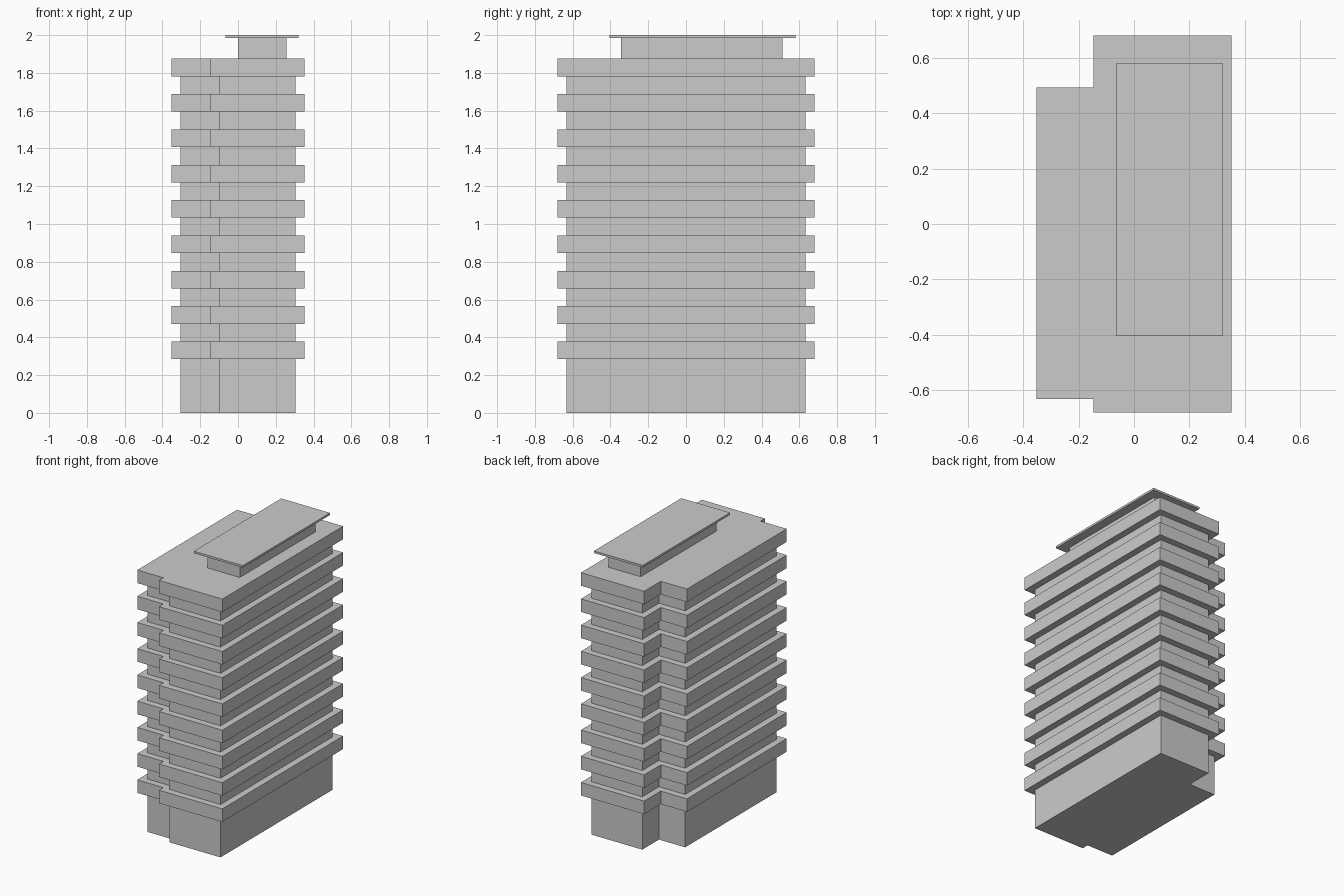
import bpy, bmesh

if "Cube" in bpy.data.objects:
    bpy.data.objects.remove(bpy.data.objects["Cube"])


def prism(name, outline, z0, z1):
    """Extrude a flat outline from z0 up to z1."""
    bm = bmesh.new()
    face = bm.faces.new([bm.verts.new((x, y, z0)) for x, y in outline])
    top = bmesh.ops.extrude_face_region(bm, geom=[face])["geom"]
    bmesh.ops.translate(bm, vec=(0, 0, z1 - z0),
                        verts=[v for v in top if isinstance(v, bmesh.types.BMVert)])
    bmesh.ops.recalc_face_normals(bm, faces=bm.faces)
    mesh = bpy.data.meshes.new(name)
    bm.to_mesh(mesh)
    bm.free()
    obj = bpy.data.objects.new(name, mesh)
    bpy.context.collection.objects.link(obj)
    return obj


def rect(x0, x1, y0, y1):
    return [(x0, y0), (x1, y0), (x1, y1), (x0, y1)]


def footprint(inset):
    """Main block with a shorter wing on the left, shrunk by inset."""
    left, step, right = -0.353 + inset, -0.146 + inset, 0.353 - inset
    front, back = -0.681 + inset, 0.681 - inset
    wing_front, wing_back = -0.632 + inset, 0.493 - inset
    return [(left, wing_front), (step, wing_front), (step, front), (right, front),
            (right, back), (step, back), (step, wing_back), (left, wing_back)]


FLOORS, PITCH, BAND, ROOF_Z = 9, 0.1872, 0.093, 1.875

# Recessed walls running the full height
prism("tower_walls", footprint(0.048), 0, ROOF_Z - BAND)

# Projecting balcony bands, one per storey
for i in range(FLOORS):
    top = ROOF_Z - (FLOORS - 1 - i) * PITCH
    prism(f"balcony_band_{i + 1}", footprint(0), top - BAND, top)

# Rooftop plant room with overhanging cover
prism("plant_room", rect(0.0, 0.256, -0.345, 0.511), ROOF_Z, 1.985)
prism("plant_room_roof", rect(-0.065, 0.321, -0.405, 0.58), 1.985, 2.0)
